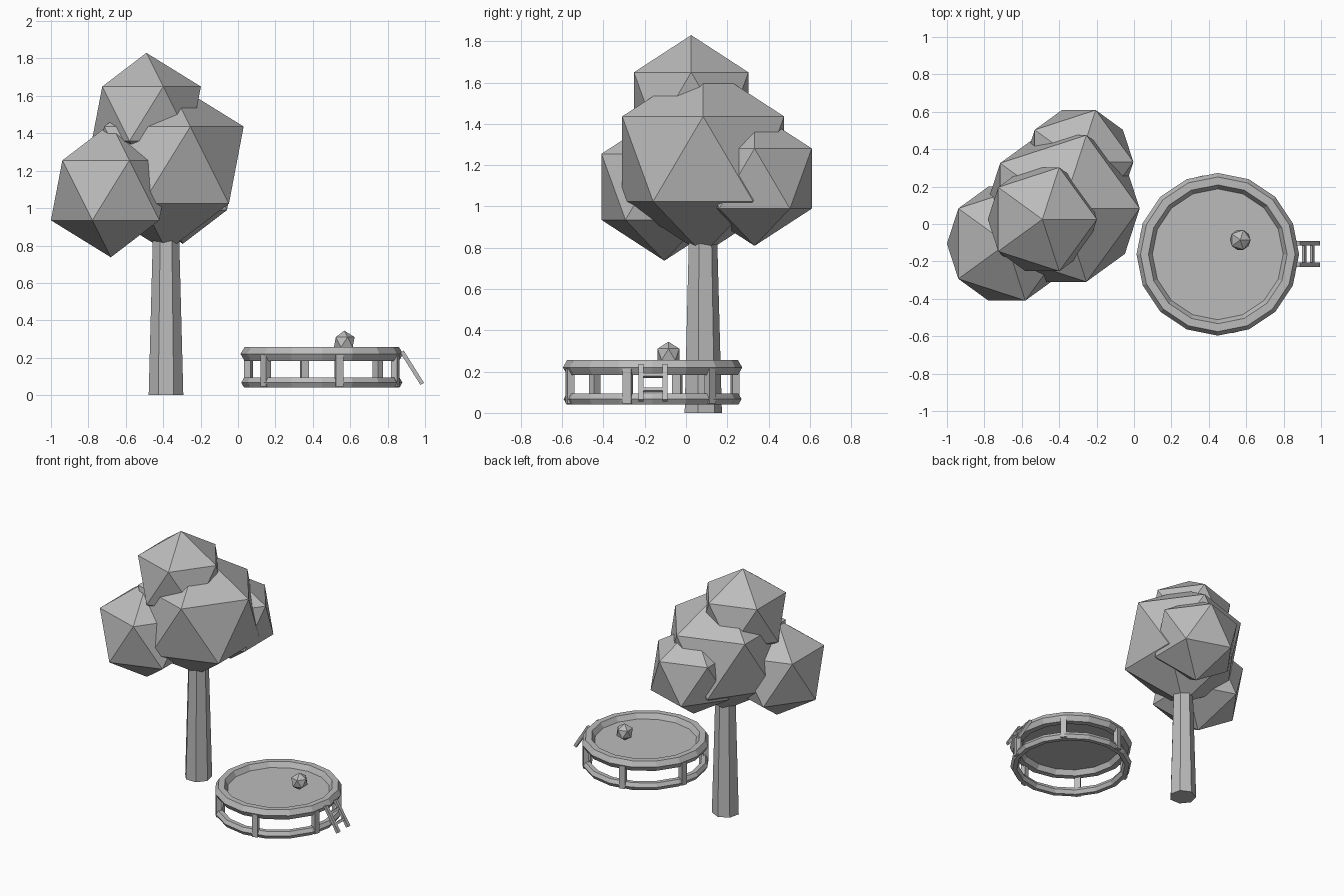
import bpy
import math
from mathutils import Vector

if "Cube" in bpy.data.objects:
    bpy.data.objects.remove(bpy.data.objects["Cube"])

grey = bpy.data.materials.new("neutral_grey")
grey.diffuse_color = (0.5, 0.5, 0.5, 1)
grey.use_nodes = True
grey.node_tree.nodes["Principled BSDF"].inputs["Base Color"].default_value = grey.diffuse_color


def finish(name):
    ob = bpy.context.object
    ob.name = name
    ob.data.materials.append(grey)
    return ob


def ball(name, loc, radius):
    bpy.ops.mesh.primitive_ico_sphere_add(subdivisions=1, radius=radius, location=loc)
    return finish(name)


def box(name, loc, size, rot=(0, 0, 0)):
    bpy.ops.mesh.primitive_cube_add(size=1, location=loc, rotation=rot)
    ob = finish(name)
    ob.scale = size
    return ob


def ring(name, z, major, minor):
    bpy.ops.mesh.primitive_torus_add(location=(PX, PY, z), major_radius=major,
                                     minor_radius=minor, major_segments=SIDES,
                                     minor_segments=6)
    return finish(name)


# Tree: seven-sided tapered trunk and four faceted leaf clumps
bpy.ops.mesh.primitive_cone_add(vertices=7, radius1=0.095, radius2=0.068, depth=1.0,
                                location=(-0.385, 0.079, 0.5))
finish("trunk")
ball("leaves_main", (-0.382, 0.083, 1.23), 0.461)
ball("leaves_top", (-0.49, 0.025, 1.504), 0.326)
ball("leaves_left", (-0.68, -0.105, 1.095), 0.358)
ball("leaves_back", (-0.295, 0.332, 1.135), 0.326)

# Round raised pool: rim, base ring, surface and six posts
PX, PY, SIDES = 0.448, -0.162, 16
ring("rim", 0.22, 0.392, 0.0425)
ring("base_ring", 0.067, 0.40, 0.031)
bpy.ops.mesh.primitive_circle_add(vertices=SIDES, radius=0.38, fill_type='NGON',
                                  location=(PX, PY, 0.22))
finish("surface")
for i in range(6):
    a = math.radians(-77 + 60 * i)
    box(f"post_{i + 1}", (PX + 0.41 * math.cos(a), PY + 0.41 * math.sin(a), 0.13),
        (0.036, 0.042, 0.17), (0, 0, a))

# Floating ball
ball("floating_ball", (0.568, -0.085, 0.283), 0.062)

# Leaning ladder with two rails and rungs
top, foot = Vector((0.877, 0, 0.232)), Vector((0.985, 0, 0.06))
lean = foot - top
tilt = math.atan2(-lean.x, -lean.z)
for side, y in (("front", -0.218), ("back", -0.102)):
    p = (top + foot) / 2
    box(f"ladder_rail_{side}", (p.x, y, p.z), (0.022, 0.024, lean.length), (0, tilt, 0))
for i, t in enumerate((0.3, 0.7)):
    p = top + lean * t
    box(f"ladder_rung_{i + 1}", (p.x, -0.16, p.z), (0.018, 0.11, 0.018), (0, tilt, 0))
